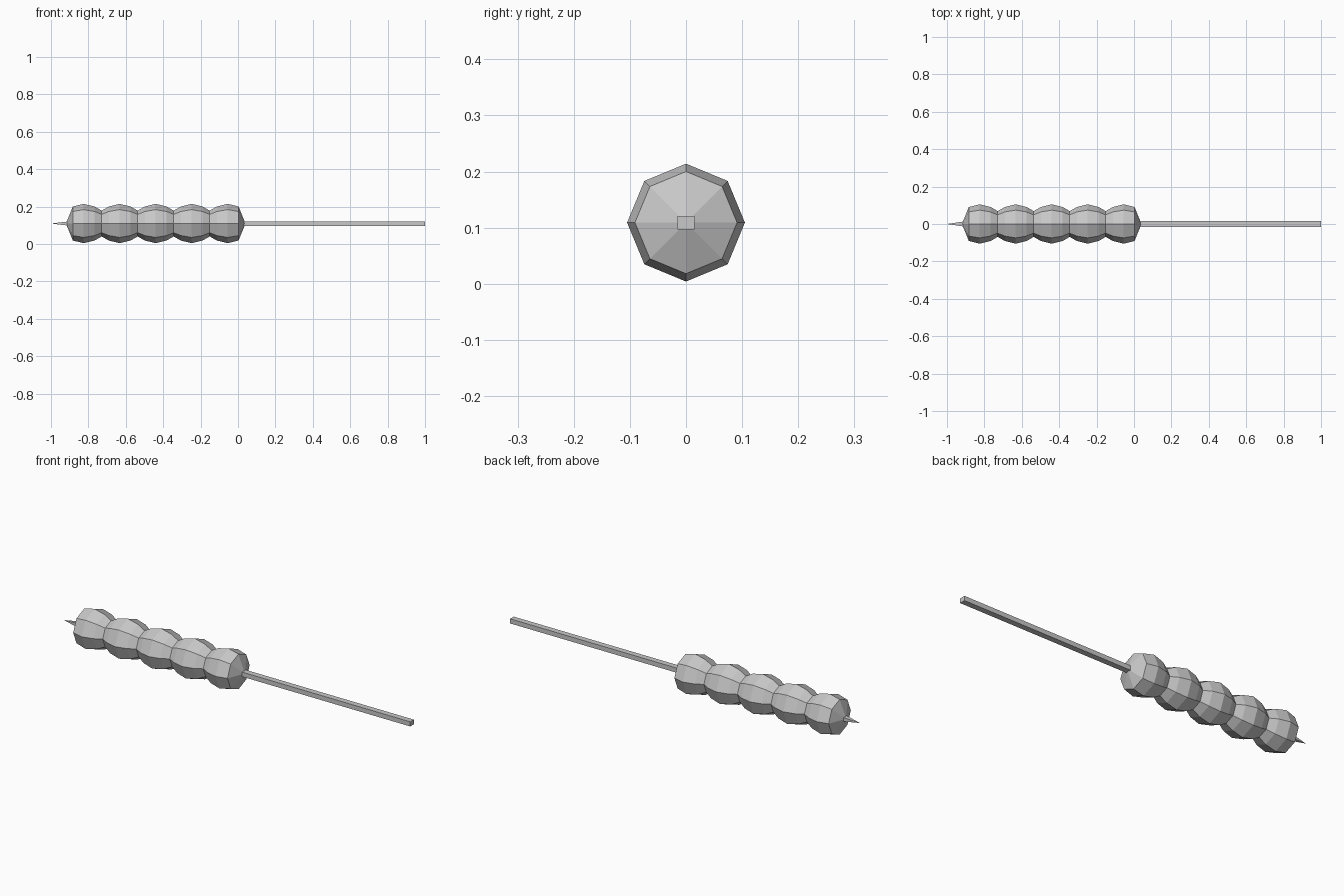
import bpy, bmesh, math

if "Cube" in bpy.data.objects:
    bpy.data.objects.remove(bpy.data.objects["Cube"])

AXIS_Z = 0.109      # height of the skewer axis
SIDES = 8
PITCH = 0.1925      # distance between bead centres
FIRST = -0.825      # first bead centre

grey = bpy.data.materials.new("mid_grey")
grey.diffuse_color = (0.58, 0.58, 0.58, 1)
grey.use_nodes = True
grey.node_tree.nodes["Principled BSDF"].inputs["Base Color"].default_value = grey.diffuse_color


def loft(name, rings):
    """Skin a list of rings; a ring of one point closes as a tip, others get a flat cap."""
    bm = bmesh.new()
    loops = [[bm.verts.new(p) for p in ring] for ring in rings]
    for a, b in zip(loops, loops[1:]):
        n = max(len(a), len(b))
        for i in range(n):
            j = (i + 1) % n
            if len(a) == 1:
                bm.faces.new((a[0], b[i], b[j]))
            elif len(b) == 1:
                bm.faces.new((a[i], b[0], a[j]))
            else:
                bm.faces.new((a[i], b[i], b[j], a[j]))
    for end in (loops[0], loops[-1]):
        if len(end) > 2:
            bm.faces.new(end)
    bmesh.ops.recalc_face_normals(bm, faces=bm.faces)
    mesh = bpy.data.meshes.new(name)
    bm.to_mesh(mesh)
    bm.free()
    mesh.materials.append(grey)
    obj = bpy.data.objects.new(name, mesh)
    bpy.context.collection.objects.link(obj)
    return obj


def octagon(x, r):
    return [(x, r * math.sin(2 * math.pi * i / SIDES),
             AXIS_Z + r * math.cos(2 * math.pi * i / SIDES)) for i in range(SIDES)]


def rectangle(x, hy, hz):
    return [(x, sy * hy, AXIS_Z + sz * hz) for sy, sz in ((-1, -1), (1, -1), (1, 1), (-1, 1))]


# Row of five joined octagonal beads with a cone at each end
last = FIRST + 4 * PITCH
rings = [[(FIRST - 0.095, 0, AXIS_Z)]]
for k in range(5):
    c = FIRST + k * PITCH
    rings += [octagon(c - 0.058, 0.091), octagon(c, 0.105), octagon(c + 0.058, 0.091)]
    if k < 4:
        rings.append(octagon(c + PITCH / 2, 0.069))
rings.append([(last + 0.095, 0, AXIS_Z)])
loft("beads", rings)

# Square stick with a sharpened tip
loft("stick", [[(-1.0, 0, AXIS_Z)],
               rectangle(-0.9, 0.015, 0.012),
               rectangle(1.0, 0.015, 0.012)])
